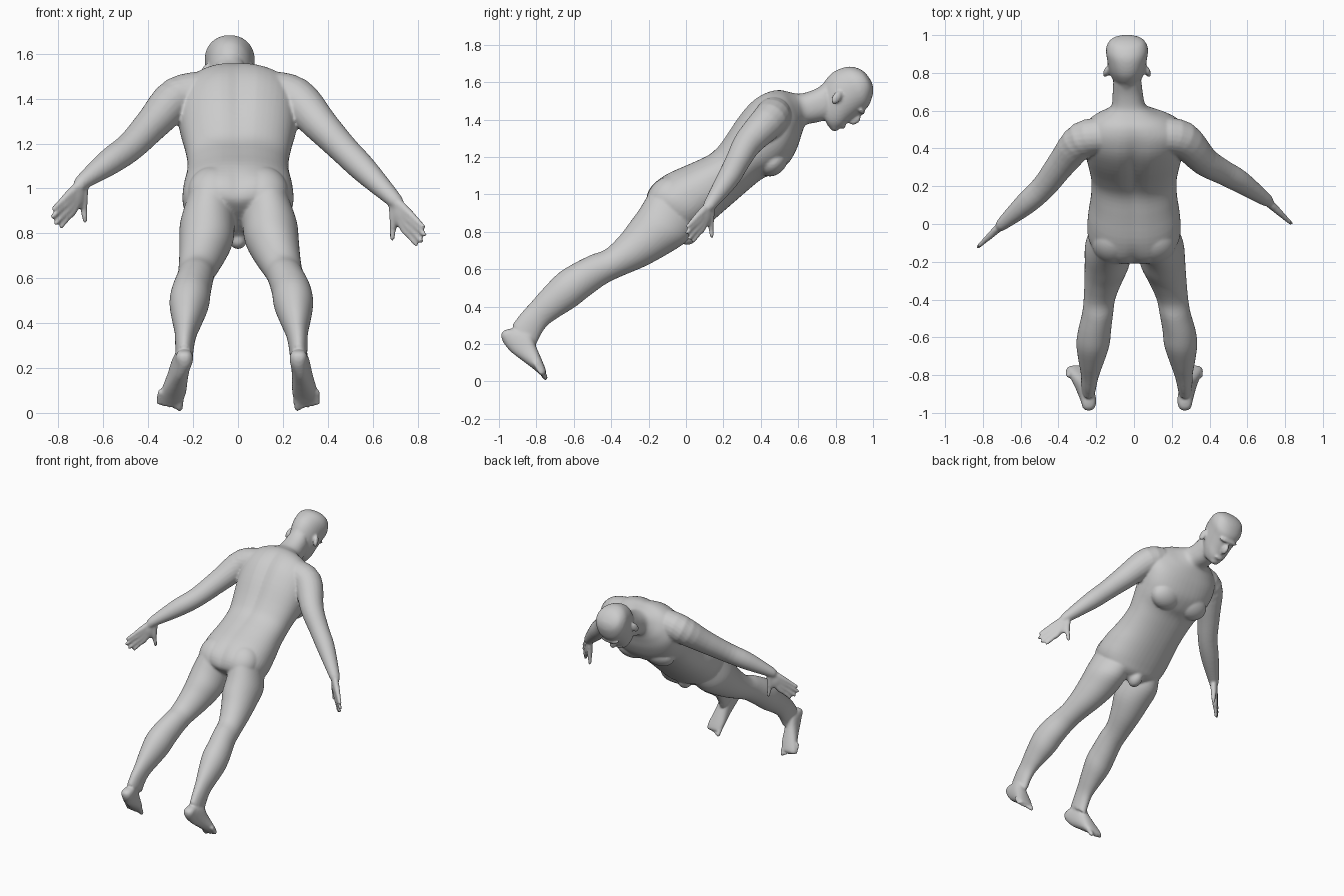
import bpy, bmesh, math
from mathutils import Vector, Matrix

cube = bpy.data.objects.get("Cube")
if cube:
    bpy.data.objects.remove(cube, do_unlink=True)

bm = bmesh.new()


def smooth_rows(rows, steps=4):
    """Catmull-Rom interpolation through rows of numbers."""
    out = []
    n = len(rows)
    for i in range(n - 1):
        p = [rows[max(i - 1, 0)], rows[i], rows[i + 1], rows[min(i + 2, n - 1)]]
        for k in range(steps):
            t = k / steps
            out.append([0.5 * (2 * b + (c - a) * t + (2 * a - 5 * b + 4 * c - d) * t * t
                               + (3 * b - a - 3 * c + d) * t ** 3) for a, b, c, d in zip(*p)])
    out.append(list(rows[-1]))
    return out


def skin(rings):
    """Closed surface through a list of equal rings."""
    vs = [[bm.verts.new(p) for p in r] for r in rings]
    n = len(vs[0])
    for a, b in zip(vs, vs[1:]):
        for i in range(n):
            j = (i + 1) % n
            bm.faces.new((a[i], a[j], b[j], b[i]))
    bm.faces.new(vs[0][::-1])
    bm.faces.new(vs[-1])


def loft(rows, q=1.0, n=48):
    """Rows: back y, back z, front y, front z, centre x, half width, back groove."""
    rings = []
    for by, bz, fy, fz, cx, hw, groove in smooth_rows(rows):
        ring = []
        for i in range(n):
            c, s = math.cos(math.tau * i / n), math.sin(math.tau * i / n)
            x = math.copysign(abs(c) ** q, c)
            d = math.copysign(abs(s) ** q, s)
            if s > 0:
                d -= groove * math.exp(-(c / 0.13) ** 2)
            ring.append((cx + hw * x, (by + fy) / 2 + d * (by - fy) / 2,
                         (bz + fz) / 2 + d * (bz - fz) / 2))
        rings.append(ring)
    skin(rings)


def tube(points, n=20):
    """Round limb through rows of x, y, z, radius, with a rounded tip."""
    rows = smooth_rows(points)
    a, b = Vector(rows[-2][:3]), Vector(rows[-1][:3])
    r = rows[-1][3]
    d = (b - a).normalized()
    for f, g in ((0.5, 0.85), (0.85, 0.5), (1.0, 0.1)):
        rows.append([*(b + d * r * f), r * g])
    rings = []
    for i, row in enumerate(rows):
        t = Vector(rows[min(i + 1, len(rows) - 1)][:3]) - Vector(rows[max(i - 1, 0)][:3])
        u = t.cross(Vector((0.3, 1, 0.2))).normalized()
        v = t.cross(u).normalized()
        rings.append([Vector(row[:3]) + row[3] * (u * math.cos(math.tau * k / n)
                      + v * math.sin(math.tau * k / n)) for k in range(n)])
    skin(rings)


def blob(centre, radii, rx=0.0, rz=0.0):
    m = (Matrix.Translation(centre) @ Matrix.Rotation(rz, 4, 'Z')
         @ Matrix.Rotation(rx, 4, 'X') @ Matrix.Diagonal((*radii, 1)))
    bmesh.ops.create_icosphere(bm, subdivisions=4, radius=1, matrix=m)


# Torso and neck, with a groove down the spine
loft([
    (-.17, .90, -.02, .77, 0, .09, 0),
    (-.215, .96, .06, .79, 0, .205, .05),
    (-.195, 1.04, .11, .83, 0, .245, .08),
    (-.11, 1.107, .19, .90, 0, .243, .03),
    (.02, 1.166, .265, .965, 0, .228, .04),
    (.13, 1.22, .34, 1.03, 0, .226, .06),
    (.193, 1.289, .41, 1.085, 0, .238, .08),
    (.278, 1.417, .48, 1.115, 0, .258, .10),
    (.353, 1.503, .55, 1.17, 0, .27, .09),
    (.43, 1.548, .595, 1.25, 0, .26, .06),
    (.50, 1.56, .618, 1.32, -.01, .20, .03),
    (.56, 1.545, .632, 1.36, -.02, .13, 0),
    (.61, 1.538, .648, 1.375, -.028, .09, 0),
    (.68, 1.558, .70, 1.385, -.033, .08, 0),
    (.74, 1.59, .76, 1.40, -.035, .075, 0)], q=0.88)

# Chest, buttocks and groin
for s in (-1, 1):
    blob((s * .112, .468, 1.175), (.108, .068, .088), rx=-.75)
    blob((s * .108, -.10, .985), (.115, .10, .125), rx=-.75)
blob((0, .015, .785), (.045, .05, .06), rx=-.75)

# Head
HX = -.037
loft([
    (.70, 1.565, .755, 1.37, HX, .060, 0),
    (.735, 1.595, .785, 1.345, HX, .072, 0),
    (.755, 1.622, .83, 1.355, HX, .087, 0),
    (.785, 1.652, .872, 1.392, HX, .098, 0),
    (.83, 1.674, .925, 1.432, HX, .106, 0),
    (.88, 1.683, .973, 1.468, HX, .111, 0),
    (.93, 1.670, .998, 1.53, HX, .092, 0),
    (.962, 1.645, 1.000, 1.57, HX, .058, 0),
    (.980, 1.622, .995, 1.595, HX, .02, 0)], q=0.95)

# Nose, brow, lips, chin and ears
blob((HX, .902, 1.402), (.017, .027, .036), rx=-.927)
blob((HX, .938, 1.447), (.072, .022, .016), rx=-.927)
blob((HX, .838, 1.366), (.032, .016, .014), rx=-.927)
blob((HX, .795, 1.362), (.036, .025, .025), rx=-.927)
for s in (-1, 1):
    blob((HX + s * .11, .805, 1.517), (.015, .024, .040), rx=-.6, rz=s * .3)

# Arms
arms = {
    1: [(.13, .47, 1.43, .095), (.255, .45, 1.40, .096), (.37, .335, 1.28, .078),
        (.47, .275, 1.175, .066), (.56, .225, 1.085, .060), (.69, .135, .955, .037),
        (.71, .12, .935, .03)],
    -1: [(-.14, .47, 1.43, .095), (-.272, .447, 1.40, .096), (-.375, .33, 1.295, .078),
         (-.475, .20, 1.19, .066), (-.57, .11, 1.12, .060), (-.685, .01, 1.035, .037),
         (-.705, -.01, 1.015, .03)]}

# Fingers as (along, drop) from the wrist: knuckle, then tip
fingers = [((.095, -.063), (.185, -.125)), ((.093, -.088), (.192, -.160)),
           ((.080, -.110), (.172, -.188)), ((.062, -.126), (.140, -.203)),
           ((.005, -.100), (-.004, -.178))]

for s, arm in arms.items():
    tube(arm)
    wx, wy, wz, _ = arm[5]

    def at(along, drop, r):
        return (wx + s * .73 * along, wy - .68 * along, wz + drop, r)

    for (k, kd), (t, td) in fingers:
        tube([at(0, 0, .022), at(k, kd, .019), at((k + t) / 2, (kd + td) / 2, .0145),
              at(t, td, .0115)], n=12)
    blob(at(.045, -.070, 0)[:3], (.050, .022, .060), rz=math.atan2(-.68, s * .73))

# Legs, feet and toes
leg = [
    (-.19, 1.02, .05, .81, .125, .110),
    (-.246, .925, .00, .745, .142, .122),
    (-.30, .85, -.10, .68, .152, .119),
    (-.353, .78, -.22, .615, .175, .102),
    (-.43, .706, -.35, .56, .202, .084),
    (-.51, .675, -.43, .52, .217, .082),
    (-.60, .63, -.52, .455, .238, .087),
    (-.68, .580, -.59, .40, .247, .088),
    (-.76, .500, -.67, .35, .255, .070),
    (-.835, .415, -.735, .305, .262, .050),
    (-.885, .36, -.77, .26, .267, .043),
    (-.93, .30, -.80, .20, .270, .038)]

# Foot: centre y, centre z, half width, half thickness, share of splay
foot = [(-.980, .265, .016, .010, 0), (-.965, .258, .033, .032, 0),
        (-.935, .242, .040, .055, 0), (-.885, .213, .042, .075, .25),
        (-.845, .158, .047, .056, .5), (-.795, .093, .057, .034, .8),
        (-.768, .055, .056, .022, 1), (-.757, .038, .050, .014, 1)]

for s, shift, splay in ((1, 0, .035), (-1, .03, .06)):
    loft([(by, bz, fy, fz, s * (cx - shift * min(i / 6, 1)), hw, 0)
          for i, (by, bz, fy, fz, cx, hw) in enumerate(leg)])
    heel = .270 - shift
    loft([(y - .69 * h, z - .72 * h, y + .69 * h, z + .72 * h, s * (heel + splay * k), w, 0)
          for y, z, w, h, k in foot], q=0.9)
    for i in range(5):
        x = heel + splay - .044 + .023 * i
        up = .006 * i
        r = .016 if i == 0 else .0115
        tube([(s * x, -.785 - up, .075 + up, r), (s * (x + .002), -.765 - up, .043 + up, r),
              (s * (x + .004), -.752 - up, .020 + up, r * .9)], n=12)

# Fuse the parts into one smooth skin
bmesh.ops.recalc_face_normals(bm, faces=bm.faces)
mesh = bpy.data.meshes.new("body")
bm.to_mesh(mesh)
bm.free()
body = bpy.data.objects.new("body", mesh)
bpy.context.collection.objects.link(body)

skin_mat = bpy.data.materials.new("plain grey")
skin_mat.use_nodes = True
grey = (.6, .6, .6, 1)
skin_mat.diffuse_color = grey
skin_mat.node_tree.nodes["Principled BSDF"].inputs["Base Color"].default_value = grey
mesh.materials.append(skin_mat)

fuse = body.modifiers.new("fuse", 'REMESH')
fuse.mode = 'VOXEL'
fuse.voxel_size = 0.008
fuse.use_smooth_shade = True
soften = body.modifiers.new("soften", 'SMOOTH')
soften.factor = 0.5
soften.iterations = 5
